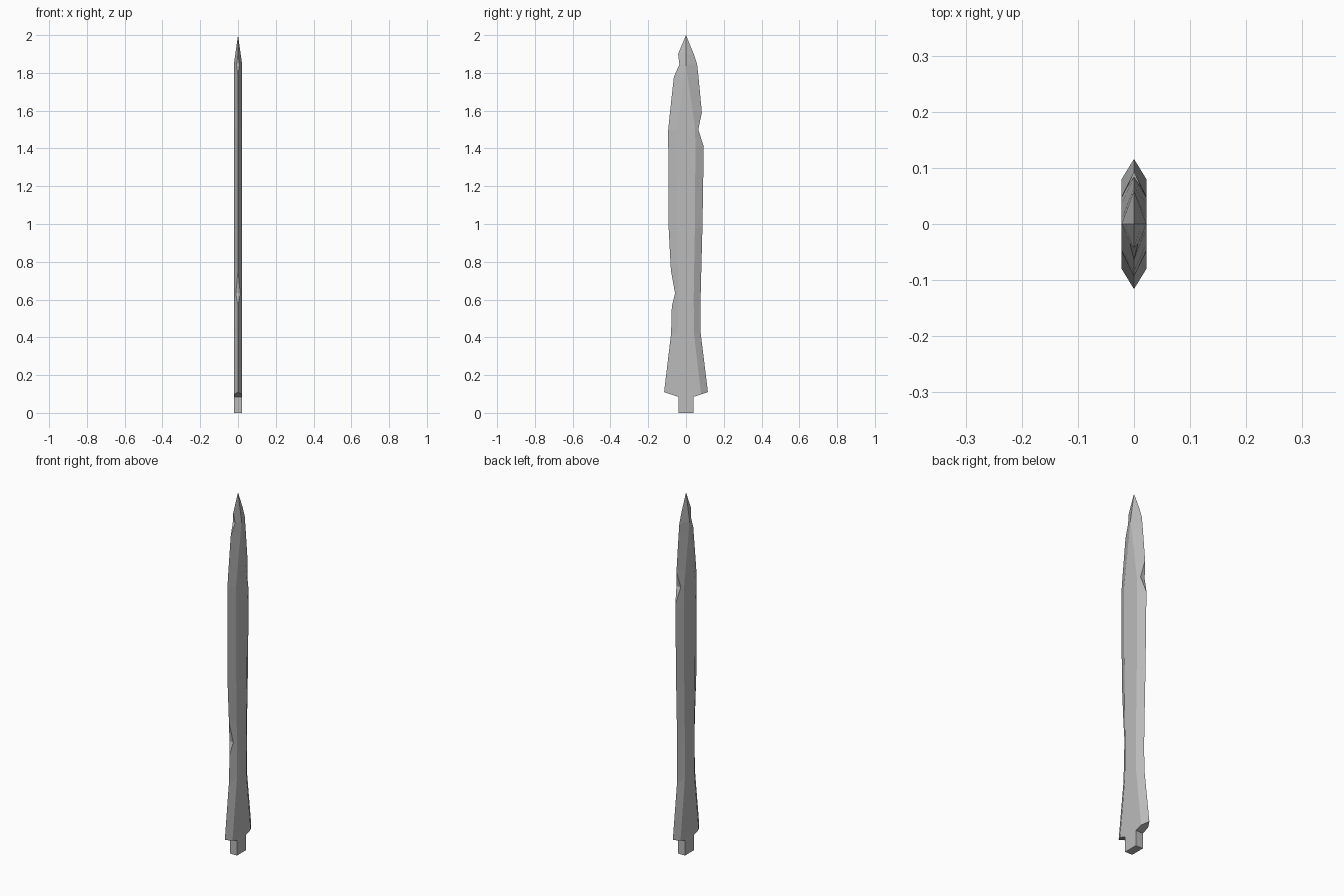
import bpy
import bmesh

cube = bpy.data.objects.get("Cube")
if cube:
    bpy.data.objects.remove(cube, do_unlink=True)

steel = bpy.data.materials.new("grey_steel")
steel.use_nodes = True
colour = (0.5, 0.5, 0.5, 1)
steel.diffuse_color = colour
steel.node_tree.nodes["Principled BSDF"].inputs["Base Color"].default_value = colour

THICK = 0.022  # half thickness of the blade


def section(z, front, back, flat, cut_front=0, cut_back=0, thick=THICK, drop=0):
    """Bevelled cross-section; a cut edge is chipped back to a blunt face."""
    def edge(sharp, cut):
        if not cut:
            return sharp, 0
        return cut, thick * (sharp - cut) / (sharp - flat)
    yf, hf = edge(front, cut_front)
    yb, hb = edge(back, cut_back)
    low = z - drop
    return [(hf, -yf, z), (thick, -flat, low), (thick, flat, low), (hb, yb, z),
            (-hb, yb, z), (-thick, flat, low), (-thick, -flat, low), (-hf, -yf, z)]


def loft(name, rings):
    bm = bmesh.new()
    loops = [[bm.verts.new(p) for p in ring] for ring in rings]
    for a, b in zip(loops, loops[1:]):
        for i in range(len(a)):
            j = (i + 1) % len(a)
            bm.faces.new((a[i], a[j], b[j], b[i]))
    bm.faces.new(loops[0][::-1])
    bmesh.ops.remove_doubles(bm, verts=bm.verts, dist=0.0004)
    bmesh.ops.recalc_face_normals(bm, faces=bm.faces)
    mesh = bpy.data.meshes.new(name)
    bm.to_mesh(mesh)
    bm.free()
    mesh.materials.append(steel)
    obj = bpy.data.objects.new(name, mesh)
    bpy.context.collection.objects.link(obj)
    return obj


# Tang and shoulders, waist, belly and tip, from bottom to top
loft("blade_with_tang", [
    section(0, 0.04, 0.04, 0.04),
    section(0.085, 0.04, 0.04, 0.04),
    section(0.11, 0.116, 0.116, 0.08, drop=0.012),
    section(0.42, 0.079, 0.078, 0.042),
    section(0.565, 0.075, 0.077, 0.041),
    section(0.634, 0.077, 0.078, 0.041, cut_front=0.058),  # lower front chip
    section(0.755, 0.08, 0.081, 0.043),
    section(0.98, 0.092, 0.087, 0.047),
    section(1.41, 0.094, 0.094, 0.05),
    section(1.5, 0.094, 0.09, 0.048, cut_back=0.065),      # back chip
    section(1.59, 0.085, 0.084, 0.036),
    section(1.78, 0.064, 0.066, 0.009),
    section(1.845, 0.053, 0.059, 0, cut_front=0.035),      # upper front chip
    section(1.9, 0.042, 0.041, 0, thick=0.0142),
    section(2, 0, 0, 0, thick=0),
])
